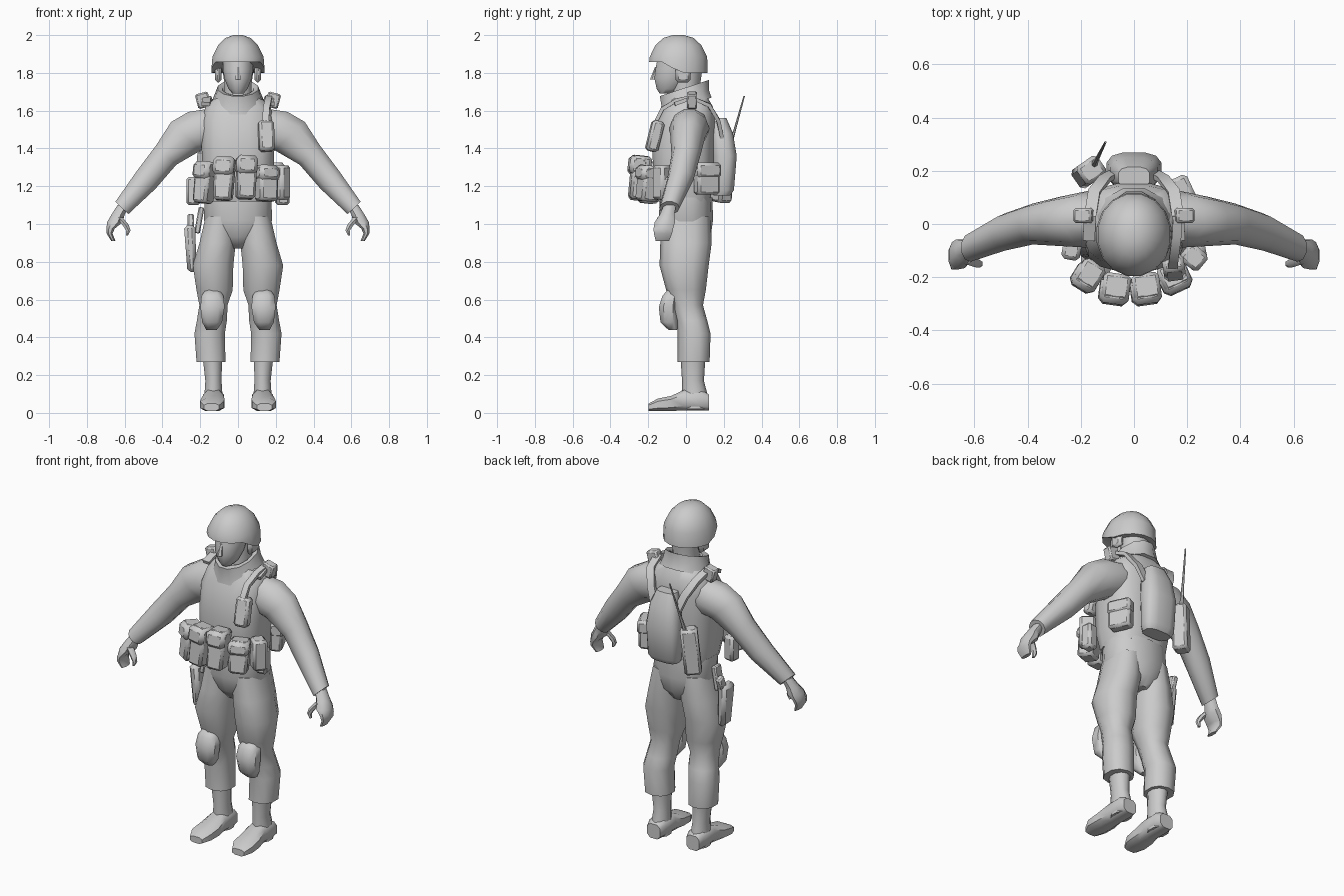
import bpy, bmesh, math
from mathutils import Vector, Matrix

GREY = bpy.data.materials.new("plain_grey")
GREY.diffuse_color = (0.6, 0.6, 0.6, 1)
X, Y, Z = Vector((1, 0, 0)), Vector((0, 1, 0)), Vector((0, 0, 1))


def finish(name, bm, angle=50):
    bmesh.ops.recalc_face_normals(bm, faces=bm.faces)
    me = bpy.data.meshes.new(name)
    bm.to_mesh(me)
    bm.free()
    me.materials.append(GREY)
    ob = bpy.data.objects.new(name, me)
    bpy.context.collection.objects.link(ob)
    bpy.ops.object.select_all(action='DESELECT')
    ob.select_set(True)
    bpy.context.view_layer.objects.active = ob
    bpy.ops.object.shade_smooth_by_angle(angle=math.radians(angle))
    return ob


def loft(name, rings, u=X, v=Y, n=10, p=2.0, side=1, adjust=None, angle=50):
    """Skin of (x, y, z, ru, rv) superellipse rings; side=-1 mirrors in x."""
    bm, rows = bmesh.new(), []
    for x, y, z, ru, rv in rings:
        row = []
        for i in range(n):
            a = 2 * math.pi * (i + 0.5) / n
            c, s = math.cos(a), math.sin(a)
            co = (Vector((x, y, z))
                  + u * ru * math.copysign(abs(c) ** (2 / p), c)
                  + v * rv * math.copysign(abs(s) ** (2 / p), s))
            if adjust:
                adjust(co)
            co.x *= side
            row.append(bm.verts.new(co))
        rows.append(row)
    for a, b in zip(rows, rows[1:]):
        for i in range(n):
            j = (i + 1) % n
            bm.faces.new((a[i], a[j], b[j], b[i]))
    bm.faces.new(rows[0])
    bm.faces.new(rows[-1])
    return finish(name, bm, angle)


def pouch(name, loc, size, turn=0, tilt=0, lean=0, taper=1.0, bevel=0.014):
    """Soft-edged box; turn about z, tilt about x, lean about y (degrees)."""
    bm = bmesh.new()
    bmesh.ops.create_cube(bm, size=1)
    for vert in bm.verts:
        vert.co = Vector(vert.co[i] * size[i] for i in range(3))
        if vert.co.z < 0:
            vert.co.x *= taper
            vert.co.y *= taper
    bmesh.ops.bevel(bm, geom=bm.edges[:], offset=bevel, segments=1, affect='EDGES')
    rot = (Matrix.Rotation(math.radians(turn), 4, 'Z') @ Matrix.Rotation(math.radians(lean), 4, 'Y')
           @ Matrix.Rotation(math.radians(tilt), 4, 'X'))
    bm.transform(Matrix.Translation(loc) @ rot)
    return finish(name, bm, 40)


def strap(name, pts, w=0.045, t=0.02, side=1):
    """Flat band following the points."""
    bm, rows = bmesh.new(), []
    pts = [Vector((p[0] * side, p[1], p[2])) for p in pts]
    for i, p in enumerate(pts):
        d = (pts[min(i + 1, len(pts) - 1)] - pts[max(i - 1, 0)]).normalized()
        across = (X - d * X.dot(d)).normalized()
        up = d.cross(across)
        rows.append([bm.verts.new(p + across * a * w / 2 + up * b * t / 2)
                     for a, b in ((-1, -1), (1, -1), (1, 1), (-1, 1))])
    for a, b in zip(rows, rows[1:]):
        for i in range(4):
            bm.faces.new((a[i], a[(i + 1) % 4], b[(i + 1) % 4], b[i]))
    bm.faces.new(rows[0])
    bm.faces.new(rows[-1])
    return finish(name, bm, 40)


# Torso and hips
loft("vest", [(0, -0.01, 1.12, .175, .14), (0, -0.015, 1.22, .19, .16), (0, -0.015, 1.4, .195, .165),
              (0, 0, 1.54, .195, .155), (0, 0.015, 1.62, .175, .13), (0, 0.01, 1.68, .11, .1)], n=16, p=2.8)
loft("hips", [(0, 0.01, .87, .05, .08), (0, 0.005, .93, .14, .125), (0, 0, 1.02, .185, .143),
              (0, 0, 1.14, .18, .14)], n=14, p=2.3)

# Head, neck, collar and helmet
loft("neck", [(0, 0, 1.62, .08, .08), (0, 0, 1.74, .075, .075), (0, 0.01, 1.84, .09, .08)])
loft("head", [(0, -.105, 1.69, .03, .035), (0, -.088, 1.715, .052, .07), (0, -.075, 1.77, .075, .095),
              (0, -.06, 1.82, .082, .105), (0, -.05, 1.9, .085, .1)], n=12)
loft("nose", [(0, -.17, 1.765, .017, .02), (0, -.165, 1.79, .014, .016), (0, -.155, 1.83, .008, .01)], n=6)
loft("collar", [(0, 0.0, 1.625, .15, .14), (0, -.005, 1.67, .13, .13), (0, -.008, 1.72, .11, .135),
                (0, -.005, 1.715, .085, .1), (0, 0, 1.68, .07, .08)], v=Vector((0, 1, .33)), n=12)


def rim(co):
    # Raised brow, lower sides and back
    if co.z < 1.85 and co.y < -.1:
        co.z += .058
    elif co.z < 1.85 and co.y < -.05:
        co.z += .025


loft("helmet", [(0, -.04, 1.805, .1, .115), (0, -.04, 1.80, .143, .158), (0, -.04, 1.885, .138, .155),
                (0, -.04, 1.945, .108, .125), (0, -.04, 1.985, .068, .082), (0, -.04, 2.0, .025, .03)],
     n=16, adjust=rim)

# Paired limbs and gear
for s, tag in ((1, "left"), (-1, "right")):
    pouch(tag + "_ear_pad", (s * .105, -.015, 1.8), (.035, .08, .1))
    loft(tag + "_sleeve", [(.10, .02, 1.55, .09, .09), (.17, .018, 1.505, .135, .107), (.275, .01, 1.465, .115, .093),
                           (.38, 0, 1.365, .078, .077), (.485, -.03, 1.235, .072, .07),
                           (.615, -.088, 1.085, .05, .054)],
         u=Vector((.72, 0, .69)), side=s)
    loft(tag + "_palm", [(.605, -.085, 1.1, .035, .035), (.635, -.1, 1.05, .038, .042), (.652, -.112, 1.01, .044, .058),
                         (.675, -.12, .975, .024, .056), (.68, -.122, .95, .017, .052),
                         (.66, -.125, .91, .012, .038)], n=8, side=s)
    loft(tag + "_thumb", [(.63, -.13, 1.035, .022, .022), (.595, -.145, .995, .019, .018),
                          (.58, -.15, .965, .013, .014), (.588, -.15, .94, .007, .01)], n=6, side=s)
    loft(tag + "_trouser_leg", [(.09, .0, 1.04, .085, .13), (.108, 0, .9, .1, .136), (.132, -.01, .78, .112, .13),
                                (.124, 0, .65, .1, .105), (.13, .005, .57, .078, .085),
                                (.138, .03, .49, .083, .082), (.15, .043, .42, .084, .087),
                                (.143, .04, .27, .08, .085)], p=2.3, side=s)
    loft(tag + "_boot_shaft", [(.135, .037, .28, .053, .065), (.13, .037, .17, .045, .058),
                               (.13, .045, .1, .05, .068), (.13, .05, .02, .055, .07)], side=s)
    loft(tag + "_boot_foot", [(.13, .122, .055, .045, .045), (.13, .08, .067, .058, .057), (.13, -.01, .067, .056, .057),
                              (.134, -.08, .05, .066, .042), (.138, -.15, .043, .066, .034),
                              (.14, -.198, .03, .042, .02)], v=Z, n=8, p=3, side=s)
    loft(tag + "_knee_pad", [(.14, -.07, .44, .03, .025), (.137, -.09, .48, .056, .048), (.135, -.095, .56, .068, .052),
                             (.135, -.082, .62, .062, .045), (.135, -.07, .65, .04, .03)], n=8, p=2.6, side=s)
    strap(tag + "_back_strap", [(.17, -.06, 1.635), (.165, .03, 1.668), (.15, .12, 1.63),
                                (.11, .17, 1.55), (.075, .19, 1.46)], side=s)
    pouch(tag + "_shoulder_buckle", (s * .185, .032, 1.655), (.07, .055, .08), lean=s * 15, bevel=.008)
    pouch(tag + "_hip_pouch", (s * .235, -.1, 1.175), (.07, .07, .15), turn=s * 10)

# Belt pouches across the front
for name, x, y, z, w, h, turn in (("outer_magazine_pouch", -.175, -.195, 1.22, .095, .22, -32),
                                  ("middle_magazine_pouch", -.073, -.245, 1.24, .105, .23, -8),
                                  ("inner_magazine_pouch", .043, -.245, 1.247, .105, .23, 8),
                                  ("utility_pouch", .15, -.2, 1.215, .11, .19, 25)):
    pouch(name, (x, y, z), (w, .1, h), turn=turn, tilt=-6, lean=3, taper=.93)
    flap = Vector((math.sin(math.radians(turn)), -math.cos(math.radians(turn)), 0)) * .008
    pouch(name + "_flap", (x + flap.x, y + flap.y, z + h * .28), (w + .008, .1, h * .42),
          turn=turn, tilt=-6, lean=3, bevel=.02)
pouch("side_pouch", (.225, -.125, 1.22), (.08, .09, .18), turn=50)
pouch("rear_pouch", (.185, .11, 1.24), (.07, .13, .17), turn=25)
pouch("rear_pouch_flap", (.188, .112, 1.285), (.078, .138, .08), turn=25)

# Chest radio with its strap
pouch("chest_radio", (.15, -.165, 1.465), (.082, .065, .165), turn=8, tilt=-14)
strap("chest_strap", [(.145, -.165, 1.53), (.15, -.125, 1.61), (.16, -.05, 1.655), (.165, .03, 1.672)], w=.035)

# Back pack, field radio and antenna
loft("back_pack", [(0, .19, 1.15, .085, .045), (0, .2, 1.18, .1, .055), (0, .205, 1.36, .105, .065),
                   (0, .19, 1.48, .09, .06), (0, .175, 1.56, .06, .04)], n=12, p=3)
pouch("field_radio", (-.17, .195, 1.25), (.095, .085, .27), turn=35, lean=6)
tip, base = Vector((-.107, .308, 1.677)), Vector((-.15, .222, 1.37))
loft("antenna", [(*base, .012, .012), (*base.lerp(tip, .4), .007, .007), (*tip, .004, .004)], n=6)

# Thigh holster with pistol grip
pouch("holster", (-.25, -.015, .87), (.06, .11, .25), lean=-3, taper=.8, bevel=.018)
pouch("pistol_grip", (-.25, .025, 1.01), (.035, .05, .08), tilt=-20, bevel=.008)
pouch("holster_hanger", (-.205, -.01, 1.02), (.03, .06, .14), lean=10, bevel=.006)
